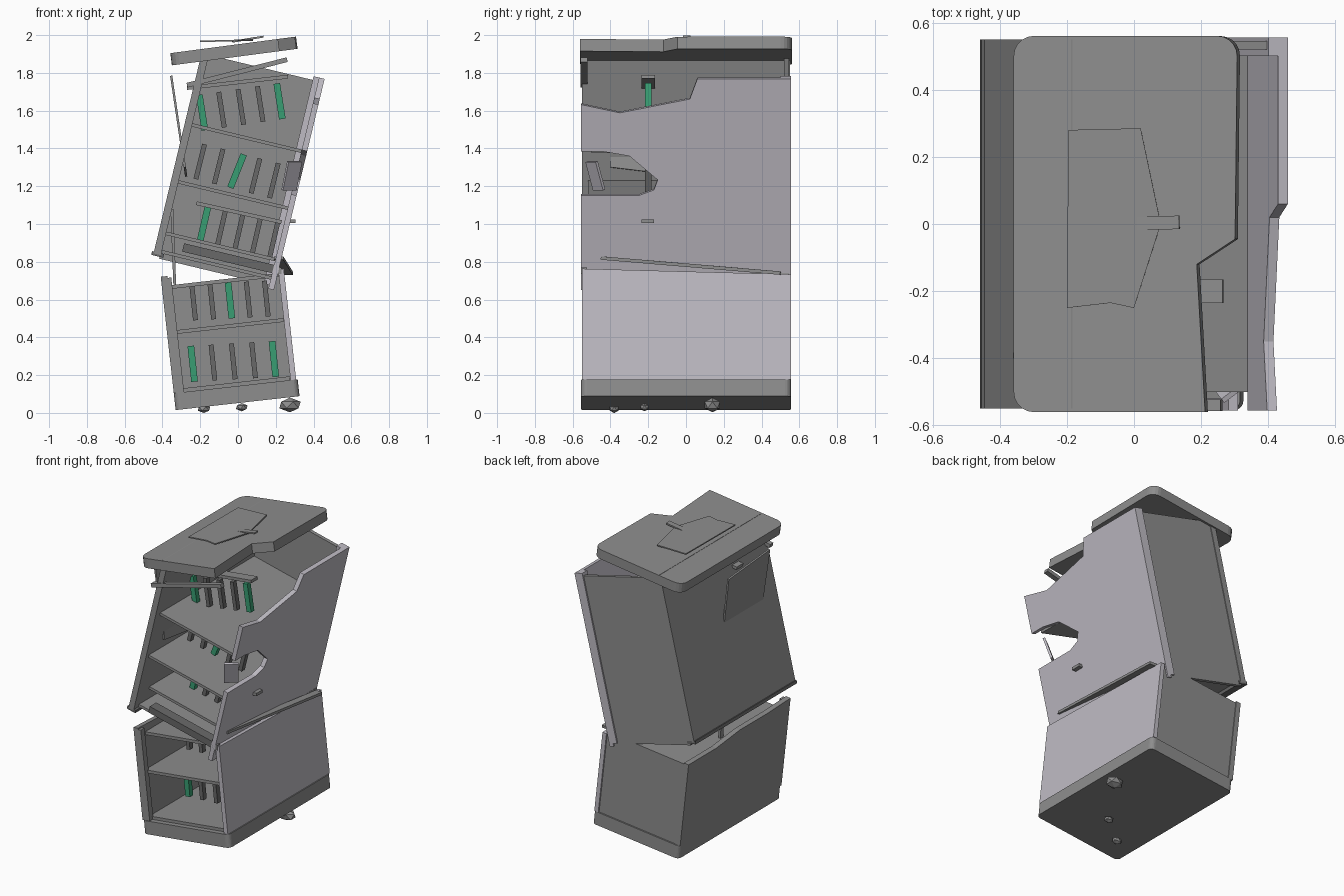
import bpy, bmesh
from math import radians, sin, cos
from mathutils import Matrix, Vector

cube = bpy.data.objects.get("Cube")
if cube:
    bpy.data.objects.remove(cube, do_unlink=True)


def material(name, rgb):
    m = bpy.data.materials.new(name)
    m.use_nodes = True
    m.diffuse_color = (*rgb, 1)
    m.node_tree.nodes["Principled BSDF"].inputs["Base Color"].default_value = (*rgb, 1)
    return m


GREY = material("cabinet grey", (0.27, 0.27, 0.27))
LILAC = material("pale lilac panel", (0.52, 0.50, 0.55))
DARK = material("dark metal", (0.14, 0.14, 0.14))
GREEN = material("green tube", (0.04, 0.34, 0.17))


def frame(x, z, tilt):
    """Tilted frame in the front plane; positive tilt raises the right side."""
    return Matrix.Translation((x, 0, z)) @ Matrix.Rotation(radians(-tilt), 4, 'Y')


WORLD = Matrix()
LOWER = frame(-0.33, 0.015, 6.4)
UPPER = frame(0.19, 0.65, -13.5)
CAP = frame(-0.35, 1.84, 7.5)


def finish(name, bm, mat, matrix):
    bmesh.ops.recalc_face_normals(bm, faces=bm.faces)
    mesh = bpy.data.meshes.new(name)
    bm.to_mesh(mesh)
    bm.free()
    mesh.materials.append(mat)
    ob = bpy.data.objects.new(name, mesh)
    ob.matrix_world = matrix
    bpy.context.collection.objects.link(ob)
    return ob


def prism(name, pts, lo, hi, axis, mat, matrix, round_r=0, rounded=()):
    """Extrude an outline along x (points are y, z) or z (points are x, y)."""
    bm = bmesh.new()
    place = (lambda a, b, c: (c, a, b)) if axis == 'X' else (lambda a, b, c: (a, b, c))
    verts = [bm.verts.new(place(a, b, lo)) for a, b in pts]
    if round_r:
        bmesh.ops.bevel(bm, geom=[verts[i] for i in rounded], offset=round_r,
                        segments=5, affect='VERTICES') if bm.faces else None
    face = bm.faces.new(verts)
    if round_r:
        bmesh.ops.bevel(bm, geom=[verts[i] for i in rounded], offset=round_r,
                        segments=5, profile=0.5, affect='VERTICES')
        face = bm.faces[:][0]
    new = bmesh.ops.extrude_face_region(bm, geom=[face])["geom"]
    step = Vector(place(0, 0, hi - lo))
    bmesh.ops.translate(bm, vec=step, verts=[g for g in new if isinstance(g, bmesh.types.BMVert)])
    return finish(name, bm, mat, matrix)


def box(name, x, y, z, mat, matrix=WORLD):
    return prism(name, [(x[0], y[0]), (x[1], y[0]), (x[1], y[1]), (x[0], y[1])],
                 z[0], z[1], 'Z', mat, matrix)


def bar(name, a, b, width, thick, mat):
    """Straight bar between two points."""
    a, b = Vector(a), Vector(b)
    d = b - a
    side = d.cross(Vector((0, 0, 1)))
    if side.length < 0.01:
        side = Vector((0, 1, 0))
    side.normalize()
    up = side.cross(d).normalized()
    bm = bmesh.new()
    bmesh.ops.create_cube(bm, size=1)
    m = Matrix((d, side * width, up * thick)).transposed().to_4x4()
    m.translation = (a + b) / 2
    bm.transform(m)
    return finish(name, bm, mat, WORLD)


# Lower half: plinth, walls, back, shelves
prism("plinth", [(0, -0.555), (0.66, -0.555), (0.66, 0.555), (0, 0.555)],
      0, 0.09, 'Z', GREY, LOWER, 0.03, (0, 1, 2, 3))
prism("lower_left_wall", [(-0.55, 0.09), (0.55, 0.09), (0.55, 0.67), (0.25, 0.67),
                          (0, 0.7), (-0.3, 0.7), (-0.55, 0.71)],
      0.0, 0.035, 'X', GREY, LOWER)
box("lower_left_front_post", (0.035, 0.055), (-0.55, -0.51), (0.09, 0.7), GREY, LOWER)
prism("lower_right_wall", [(-0.55, 0.09), (0.555, 0.09), (0.555, 0.65), (-0.55, 0.68)],
      0.622, 0.652, 'X', LILAC, LOWER)
box("lower_back_panel", (0.03, 0.625), (0.52, 0.545), (0.09, 0.66), GREY, LOWER)
box("lower_floor", (0.03, 0.62), (-0.52, 0.53), (0.09, 0.11), GREY, LOWER)
box("lower_shelf", (0.035, 0.62), (-0.52, 0.53), (0.4, 0.42), GREY, LOWER)
box("lower_lid", (0.035, 0.62), (-0.48, 0.53), (0.64, 0.66), GREY, LOWER)

# Upper half: leaning shell
box("upper_left_wall", (-0.665, -0.625), (-0.55, 0.55), (0.04, 1.155), GREY, UPPER)
box("upper_left_foot_flange", (-0.675, -0.61), (-0.55, 0.55), (0.03, 0.05), DARK, UPPER)
box("upper_back_panel", (-0.63, -0.03), (0.52, 0.545), (0.02, 1.13), GREY, UPPER)
prism("upper_right_wall", [(-0.555, 0), (0.555, 0), (0.555, 1.15), (0.06, 1.15), (0.02, 1.04),
                           (-0.35, 0.965), (-0.555, 1.01), (-0.555, 0.756), (-0.45, 0.756),
                           (-0.3, 0.73), (-0.15, 0.6), (-0.17, 0.545), (-0.25, 0.515),
                           (-0.555, 0.515)], -0.03, 0, 'X', LILAC, UPPER)
box("upper_right_back_post", (-0.06, -0.03), (0.5, 0.555), (0.02, 1.15), LILAC, UPPER)
bar("bent_wall_flap", (0.3, -0.5, 1.33), (0.27, -0.46, 1.18), 0.09, 0.015, LILAC)

# Upper shelves
for name, front, z in (("top_shelf", -0.5, 0.74), ("middle_shelf", -0.52, 0.43),
                       ("upper_floor", -0.42, 0.15), ("upper_base", -0.5, 0.05)):
    box(name, (-0.625, -0.03), (front, 0.52), (z, z + 0.018), GREY, UPPER)
box("dark_front_beam", (-0.52, -0.02), (-0.55, -0.48), (0.085, 0.13), DARK, UPPER)

# Rails that carry the tubes, and loose bars
bar("top_rail", (-0.27, -0.2, 1.72), (0.265, -0.2, 1.78), 0.07, 0.02, GREY)
bar("third_rail", (-0.22, -0.2, 1.11), (0.23, -0.2, 1.01), 0.07, 0.02, GREY)
bar("loose_front_bar", (-0.27, -0.54, 1.735), (0.26, -0.54, 1.87), 0.035, 0.025, GREY)
bar("loose_side_bar", (0.215, -0.45, 0.82), (0.265, 0.5, 0.74), 0.05, 0.018, GREY)
bar("snapped_post", (-0.335, 0.1, 0.68), (-0.35, 0.1, 1.08), 0.03, 0.015, GREY)
box("side_latch", (0.26, 0.305), (-0.235, -0.17), (1.005, 1.025), GREY)
box("corner_stub", (0.19, 0.23), (-0.555, -0.525), (0.735, 0.77), GREY)

# Rows of hanging tubes: first centre, last centre, lean, green ones
rows = [((-0.19, 1.59), (0.22, 1.65), -9, (0, 4)),
        ((-0.2, 1.33), (0.19, 1.23), 14, (2,)),
        ((-0.18, 1.0), (0.19, 0.92), 13, (0,)),
        ((-0.235, 0.585), (0.15, 0.605), -6, (2,)),
        ((-0.24, 0.26), (0.19, 0.285), -6, (0, 4))]
for r, (first, last, lean, greens) in enumerate(rows):
    for i in range(5):
        t = i / 4
        x = first[0] + (last[0] - first[0]) * t
        z = first[1] + (last[1] - first[1]) * t
        lit = i in greens
        angle = radians(lean + (8 if lit and r == 1 else 0))
        dx, dz = 0.095 * sin(angle), 0.095 * cos(angle)
        bar(f"tube_{r + 1}_{i + 1}", (x - dx, -0.2, z - dz), (x + dx, -0.2, z + dz),
            0.035, 0.035 if lit else 0.026, GREEN if lit else DARK)

# Tilted cap with a broken front corner
prism("cap", [(0, -0.56), (0.575, -0.56), (0.55, -0.12), (0.665, -0.045), (0.672, 0.56), (0, 0.56)],
      0, 0.065, 'Z', GREY, CAP, 0.06, (0, 4, 5))
prism("lifted_sheet", [(-0.2, -0.25), (-0.07, -0.235), (0.0, -0.25), (0.08, 0.0),
                       (0.02, 0.285), (-0.195, 0.28)], 0, 0.008, 'Z', GREY, frame(0, 1.968, 1.5))
bar("cap_handle", (-0.03, 0, 1.965), (0.135, 0.005, 1.992), 0.04, 0.01, GREY)

# Loose side plate on the left
prism("loose_side_plate", [(-0.4, 0.05), (0.01, 0), (0.04, 0.5), (-0.4, 0.54)],
      0, 0.012, 'X', GREY, frame(-0.28, 1.25, 8.5))

# Rubble beneath the plinth
for i, (x, y, z, r) in enumerate([(-0.18, -0.38, 0.022, 0.035), (0.02, -0.22, 0.03, 0.033),
                                  (0.275, 0.14, 0.042, 0.06)]):
    bm = bmesh.new()
    bmesh.ops.create_icosphere(bm, subdivisions=1, radius=r)
    finish(f"rubble_{i + 1}", bm, GREY,
           Matrix.Translation((x, y, z)) @ Matrix.Diagonal((1.05, 0.8, 0.65, 1)))
